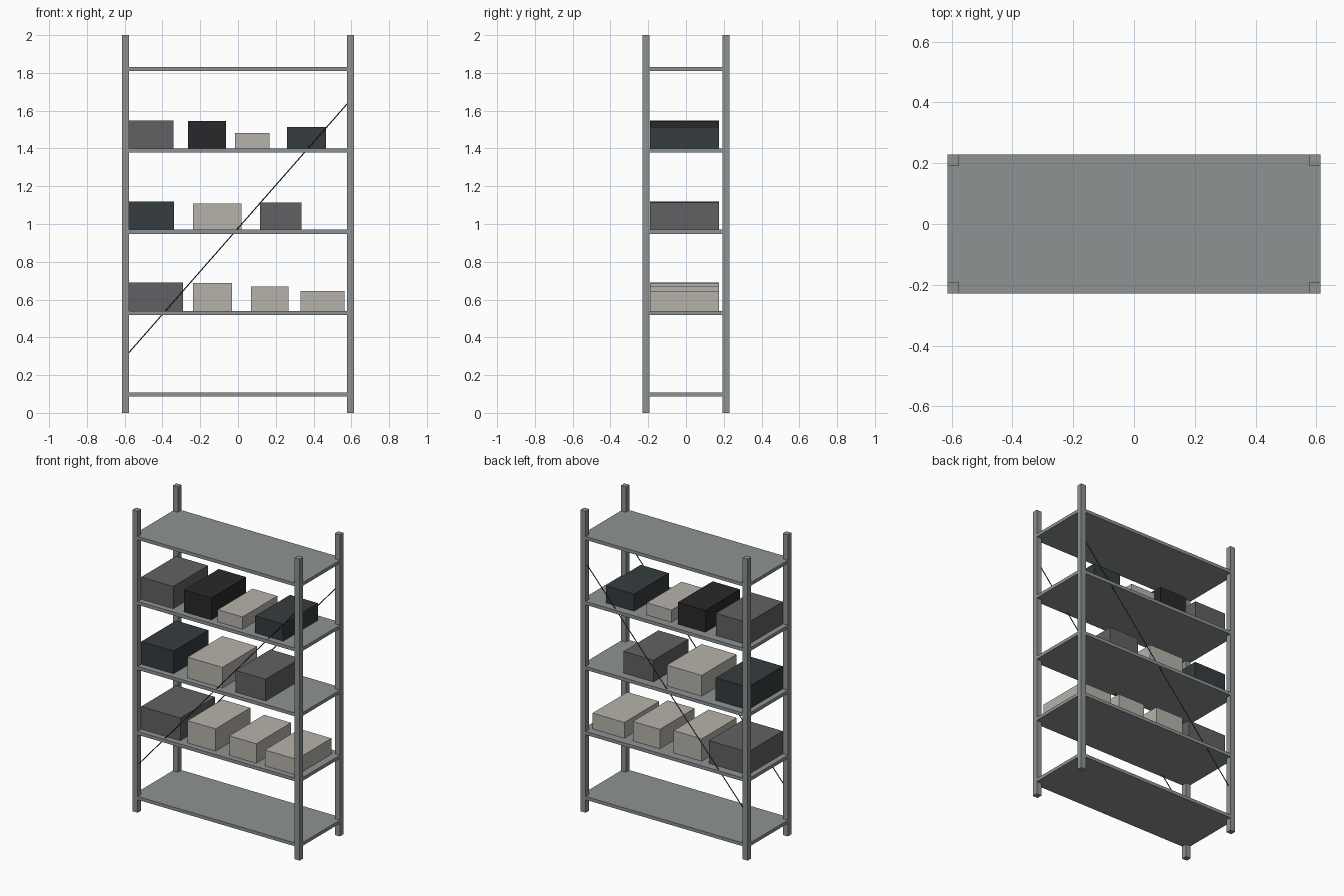
import bpy, bmesh
from mathutils import Vector

if "Cube" in bpy.data.objects:
    bpy.data.objects.remove(bpy.data.objects["Cube"])

W, D, H = 0.613, 0.229, 2.0      # half width, half depth, height
P = 0.037                        # post thickness
SHELF_TOPS = [0.108, 0.539, 0.97, 1.401, 1.832]
SHELF_T = 0.022


def material(name, rgb):
    m = bpy.data.materials.new(name)
    m.diffuse_color = (*rgb, 1)
    m.use_nodes = True
    m.node_tree.nodes["Principled BSDF"].inputs["Base Color"].default_value = m.diffuse_color
    return m


STEEL = material("steel", (0.27, 0.29, 0.29))
DARK = material("dark_rod", (0.06, 0.065, 0.07))
COLOURS = {
    "grey": material("grey_box", (0.12, 0.12, 0.125)),
    "black": material("black_box", (0.022, 0.022, 0.024)),
    "slate": material("slate_box", (0.037, 0.045, 0.05)),
    "beige": material("beige_box", (0.47, 0.45, 0.41)),
}


def finish(name, bm, mat):
    bmesh.ops.recalc_face_normals(bm, faces=bm.faces)
    me = bpy.data.meshes.new(name)
    bm.to_mesh(me)
    bm.free()
    me.materials.append(mat)
    ob = bpy.data.objects.new(name, me)
    bpy.context.collection.objects.link(ob)
    return ob


def box(name, lo, hi, mat):
    bm = bmesh.new()
    bmesh.ops.create_cube(bm, size=1)
    lo, hi = Vector(lo), Vector(hi)
    for v in bm.verts:
        v.co = (lo + hi) / 2 + v.co * (hi - lo)
    return finish(name, bm, mat)


# Corner posts
for sx, side in ((-1, "left"), (1, "right")):
    for sy, end in ((-1, "front"), (1, "back")):
        cx, cy = sx * (W - P / 2), sy * (D - P / 2)
        box(f"{end}_{side}_post", (cx - P / 2, cy - P / 2, 0),
            (cx + P / 2, cy + P / 2, H), STEEL)

# Shelves, notched around the posts
a, b = W - P, D - P
quarter = [(W, b), (a, b), (a, D)]
outline = (quarter + [(-x, y) for x, y in reversed(quarter)]
           + [(-x, -y) for x, y in quarter]
           + [(x, -y) for x, y in reversed(quarter)])
for i, top in enumerate(SHELF_TOPS):
    bm = bmesh.new()
    face = bm.faces.new([bm.verts.new((x, y, top - SHELF_T)) for x, y in outline])
    ext = bmesh.ops.extrude_face_region(bm, geom=[face])["geom"]
    bmesh.ops.translate(bm, vec=(0, 0, SHELF_T),
                        verts=[g for g in ext if isinstance(g, bmesh.types.BMVert)])
    finish(f"shelf_{i + 1}", bm, STEEL)

# Diagonal brace rods, front and back
for sy, end in ((-1, "front"), (1, "back")):
    y = sy * (D - P / 2)
    p, q = Vector((-0.59, y, 0.305)), Vector((0.59, y, 1.65))
    bm = bmesh.new()
    bmesh.ops.create_cone(bm, cap_ends=True, segments=8, radius1=0.003,
                          radius2=0.003, depth=(q - p).length)
    bmesh.ops.rotate(bm, verts=bm.verts,
                     matrix=(q - p).to_track_quat('Z', 'Y').to_matrix())
    bmesh.ops.translate(bm, vec=(p + q) / 2, verts=bm.verts)
    finish(f"{end}_brace", bm, DARK)

# Storage boxes: shelf index -> (left, right, top, colour)
ROWS = {
    1: [(-0.577, -0.29, 0.69, "grey"), (-0.238, -0.032, 0.687, "beige"),
        (0.069, 0.267, 0.668, "beige"), (0.33, 0.563, 0.644, "beige")],
    2: [(-0.577, -0.34, 1.12, "slate"), (-0.238, 0.018, 1.108, "beige"),
        (0.116, 0.336, 1.114, "grey")],
    3: [(-0.577, -0.342, 1.548, "grey"), (-0.264, -0.063, 1.546, "black"),
        (-0.016, 0.166, 1.482, "beige"), (0.259, 0.465, 1.514, "slate")],
}
for row, boxes in ROWS.items():
    for n, (x0, x1, top, col) in enumerate(boxes):
        box(f"storage_box_{row}_{n + 1}", (x0, -0.19, SHELF_TOPS[row]),
            (x1, 0.175, top), COLOURS[col])
